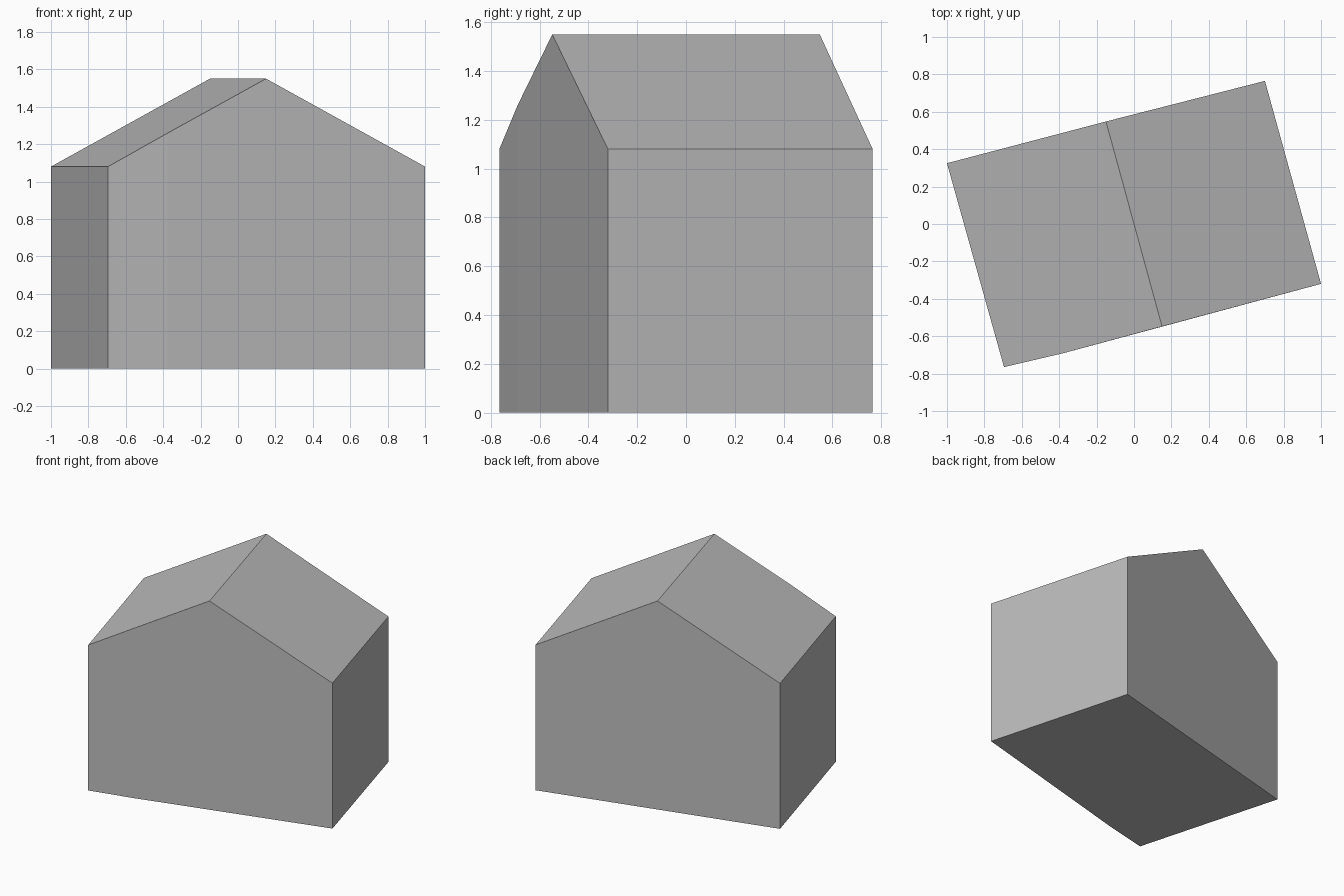
import bpy
import bmesh

cube = bpy.data.objects.get("Cube")
if cube:
    bpy.data.objects.remove(cube, do_unlink=True)

EAVE, RIDGE = 1.08, 1.55

# One flat grey for the whole shell
grey = bpy.data.materials.new("plain grey")
grey.use_nodes = True
colour = (0.5, 0.5, 0.5, 1)
grey.diffuse_color = colour
grey.node_tree.nodes["Principled BSDF"].inputs["Base Color"].default_value = colour

bm = bmesh.new()


def point(x, y, z):
    return bm.verts.new((x, y, z))


def wall_edge(x, y, top):
    """Foot and head of an upright wall edge."""
    return point(x, y, 0), point(x, y, top)


# Wall corners, with a slight bend in the front gable
front_right = wall_edge(-0.695, -0.765, EAVE)
front_bend = wall_edge(-0.375, -0.69, 1.26)
front_left = wall_edge(1, -0.32, EAVE)
back_left = wall_edge(0.7, 0.765, EAVE)
back_right = wall_edge(-1, 0.325, EAVE)

# Ridge ends
ridge_front = point(0.15, -0.548, RIDGE)
ridge_back = point(-0.15, 0.548, RIDGE)

faces = [
    # Floor
    [e[0] for e in (front_right, back_right, back_left, front_left, front_bend)],
    # Front gable, in two panels
    [front_right[0], front_bend[0], front_bend[1], front_right[1]],
    [front_bend[0], front_left[0], front_left[1], ridge_front, front_bend[1]],
    # Left wall, back gable, right wall
    [front_left[0], back_left[0], back_left[1], front_left[1]],
    [back_left[0], back_right[0], back_right[1], ridge_back, back_left[1]],
    [back_right[0], front_right[0], front_right[1], back_right[1]],
    # Roof slopes
    [front_left[1], back_left[1], ridge_back, ridge_front],
    [front_right[1], front_bend[1], ridge_front, ridge_back, back_right[1]],
]
for face in faces:
    bm.faces.new(face)
bmesh.ops.recalc_face_normals(bm, faces=bm.faces)

mesh = bpy.data.meshes.new("house_shell")
bm.to_mesh(mesh)
bm.free()
mesh.materials.append(grey)
house = bpy.data.objects.new("house_shell", mesh)
bpy.context.collection.objects.link(house)
